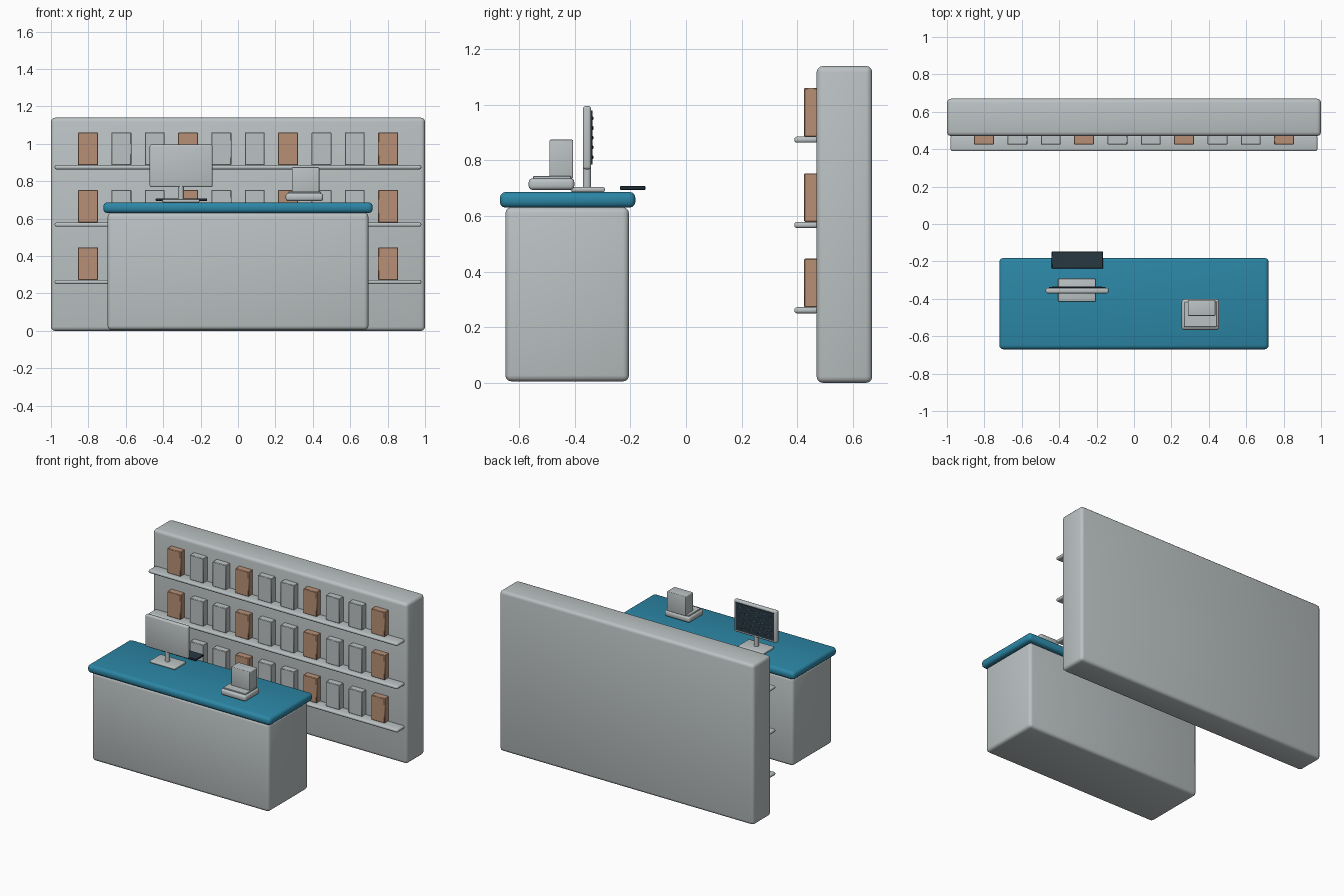
import bpy, math

if "Cube" in bpy.data.objects:
    bpy.data.objects.remove(bpy.data.objects["Cube"])


def material(name, color):
    m = bpy.data.materials.new(name)
    m.diffuse_color = (*color, 1)
    m.use_nodes = True
    m.node_tree.nodes["Principled BSDF"].inputs["Base Color"].default_value = m.diffuse_color
    return m


GREY = material("light grey", (0.50, 0.54, 0.55))
TEAL = material("teal", (0.025, 0.24, 0.38))
TAN = material("tan", (0.48, 0.28, 0.18))
DARK = material("dark slate", (0.022, 0.04, 0.055))
LINE = material("screen line blue", (0.04, 0.12, 0.17))


def box(name, x, y, z, mat, bevel=0.0, segments=3):
    """Box from (min, max) ranges, with rounded edges."""
    bpy.ops.mesh.primitive_cube_add(size=1, location=[sum(r) / 2 for r in (x, y, z)])
    ob = bpy.context.object
    ob.name = name
    ob.scale = [r[1] - r[0] for r in (x, y, z)]
    bpy.ops.object.transform_apply(location=False, rotation=False, scale=True)
    ob.data.materials.append(mat)
    if bevel:
        mod = ob.modifiers.new("rounding", "BEVEL")
        mod.width, mod.segments = bevel, segments
        bpy.ops.object.modifier_apply(modifier=mod.name)
        bpy.ops.object.shade_smooth_by_angle(angle=math.radians(40))
    return ob


# Back wall
box("back_wall", (-1, 1), (0.47, 0.67), (0, 1.14), GREY, 0.022)

# Shelves, each with ten packages, every third one tan
for row, z in enumerate((0.25, 0.557, 0.864)):
    box(f"shelf_{row}", (-0.98, 0.98), (0.39, 0.475), (z, z + 0.022), GREY, 0.009)
    for i in range(10):
        x = -0.802 + i * 0.1783
        box(f"package_{row}_{i}", (x - 0.053, x + 0.053), (0.425, 0.474),
            (z + 0.022, z + 0.197), GREY if i % 3 else TAN, 0.003, 1)

# Counter and its top
box("counter_body", (-0.697, 0.697), (-0.65, -0.205), (0.005, 0.632), GREY, 0.022)
box("counter_top", (-0.72, 0.72), (-0.67, -0.182), (0.63, 0.687), TEAL, 0.022)

# Monitor facing the wall side
box("monitor_base", (-0.405, -0.205), (-0.415, -0.292), (0.687, 0.704), GREY, 0.006)
bpy.ops.mesh.primitive_cylinder_add(vertices=24, radius=0.015, depth=0.11,
                                    location=(-0.305, -0.356, 0.75))
stem = bpy.context.object
stem.name = "monitor_stem"
stem.data.materials.append(GREY)
bpy.ops.object.shade_smooth_by_angle(angle=math.radians(40))
box("monitor_case", (-0.472, -0.136), (-0.371, -0.341), (0.768, 0.996), GREY, 0.01)
box("monitor_screen", (-0.455, -0.153), (-0.342, -0.336), (0.785, 0.98), DARK)

# Thin wavy lines across the screen
for row in range(5):
    curve = bpy.data.curves.new(f"screen_line_{row}", "CURVE")
    curve.dimensions = "3D"
    curve.bevel_depth, curve.bevel_resolution = 0.002, 0
    spline = curve.splines.new("POLY")
    spline.points.add(24)
    for i, p in enumerate(spline.points):
        wave = 0.005 * math.sin(i * 1.05 + row)
        p.co = (-0.437 + i * 0.011, -0.3355, 0.812 + row * 0.035 + wave, 1)
    curve.materials.append(LINE)
    bpy.context.collection.objects.link(bpy.data.objects.new(curve.name, curve))

# Keyboard overhanging the rear edge
box("keyboard", (-0.44, -0.165), (-0.238, -0.146), (0.694, 0.708), DARK, 0.003, 1)

# Receipt printer: base, tray plate and upright body
box("printer_base", (0.255, 0.455), (-0.566, -0.402), (0.694, 0.736), GREY, 0.014)
box("printer_tray", (0.267, 0.443), (-0.55, -0.414), (0.734, 0.744), GREY, 0.002, 1)
box("printer_body", (0.288, 0.435), (-0.491, -0.406), (0.735, 0.875), GREY, 0.005)
